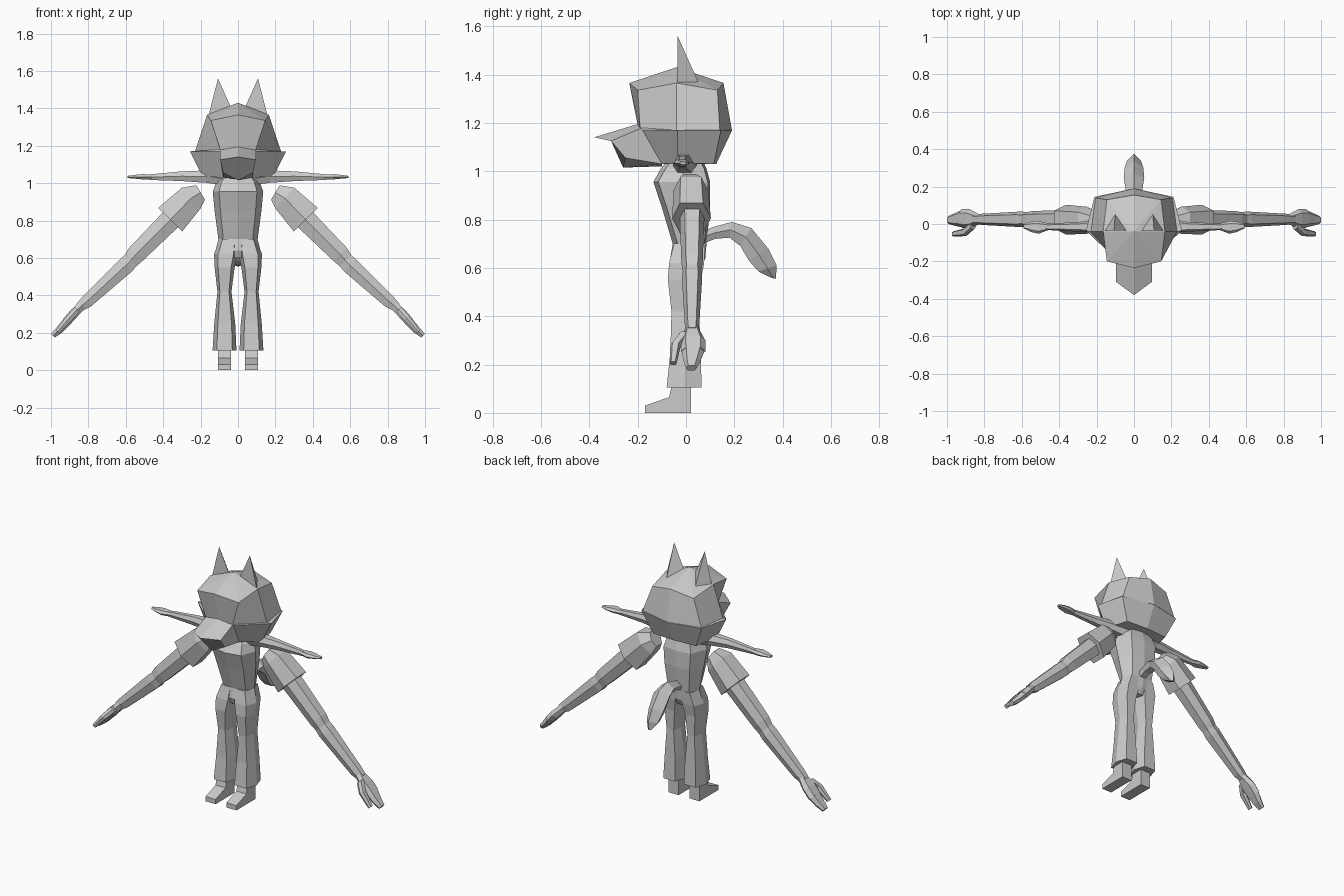
import bpy, bmesh, math
from mathutils import Vector

grey = bpy.data.materials.new("plain_grey")
grey.diffuse_color = (0.6, 0.6, 0.6, 1)


def build(name, verts, faces):
    """Flat-faced mesh with consistent outward normals."""
    me = bpy.data.meshes.new(name)
    me.from_pydata(verts, [], faces)
    bm = bmesh.new()
    bm.from_mesh(me)
    bmesh.ops.remove_doubles(bm, verts=bm.verts, dist=1e-5)
    bmesh.ops.recalc_face_normals(bm, faces=bm.faces)
    bm.to_mesh(me)
    bm.free()
    me.materials.append(grey)
    ob = bpy.data.objects.new(name, me)
    bpy.context.collection.objects.link(ob)
    return ob


def loft(name, rings):
    """Skin equal-length rings and cap both ends."""
    n = len(rings[0])
    verts = [v for r in rings for v in r]
    faces = [(i * n + j, i * n + (j + 1) % n, (i + 1) * n + (j + 1) % n, (i + 1) * n + j)
             for i in range(len(rings) - 1) for j in range(n)]
    faces += [tuple(range(n)), tuple(range(len(verts) - n, len(verts)))]
    return build(name, verts, faces)


def pair(name, make):
    """Build a part on the +x side and its mirror image."""
    for side, s in (("left", 1), ("right", -1)):
        make(f"{side}_{name}", s)


def sym(half):
    """Half ring (front centre ... back centre) to full ring."""
    return half + [(-x, y, z) for x, y, z in reversed(half[1:-1])]


HEX = [(0, 1), (1, .6), (1, -.6), (0, -1), (-1, -.6), (-1, .6)]


def limb(name, s, secs):
    """Six-sided limb in the xz plane; section = x, y, z, half height, half depth."""
    rings = []
    for i, (x, y, z, hu, hv) in enumerate(secs):
        a, b = secs[max(i - 1, 0)], secs[min(i + 1, len(secs) - 1)]
        d = Vector((b[0] - a[0], b[2] - a[2])).normalized()
        rings.append([(s * (x - d.y * hu * u), y + hv * v, z + d.x * hu * u) for u, v in HEX])
    return loft(name, rings)


# Head: crown, face ring and overhanging cheeks
loft("head", [
    sym([(0, -.04, 1.43)] * 5),
    sym([(0, -.235, 1.365), (.145, -.2, 1.335), (.165, -.04, 1.365), (.145, .13, 1.335), (0, .155, 1.365)]),
    sym([(0, -.2, 1.19), (.095, -.19, 1.18), (.23, -.04, 1.17), (.205, .14, 1.17), (0, .19, 1.17)]),
    sym([(0, -.19, 1.17), (.095, -.18, 1.17), (.257, -.035, 1.17), (.212, .145, 1.17), (0, .19, 1.168)]),
    sym([(0, -.1, 1.02), (.08, -.1, 1.03), (.19, -.035, 1.035), (.15, .115, 1.03), (0, .125, 1.03)]),
])
loft("snout", [
    sym([(0, -.2, 1.195), (.095, -.18, 1.18), (.08, -.1, 1.03), (0, -.1, 1.02)]),
    sym([(0, -.38, 1.14), (.095, -.31, 1.125), (.08, -.25, 1.055), (0, -.26, 1.015)]),
])
pair("ear", lambda n, s: build(
    n, [(s * .16, -.035, 1.35), (s * .04, -.035, 1.41), (s * .1, .055, 1.36), (s * .107, -.035, 1.56)],
    [(0, 1, 2), (0, 1, 3), (1, 2, 3), (2, 0, 3)]))

# Torso: z, half width, front y, back y
loft("torso", [
    sym([(0, f, z), (w * .75, f + .02, z), (w, (f + b) / 2, z), (w * .7, b - .01, z), (0, b, z)])
    for z, w, f, b in [(1.04, .08, -.08, .07), (1.01, .115, -.105, .085), (.955, .135, -.135, .1),
                       (.85, .125, -.1, .1), (.7, .105, -.055, .085), (.64, .12, -.065, .08),
                       (.6, .1, -.05, .06)]])


# Trouser legs: z, inner x, outer x, front y, back y
def leg(name, s):
    rings = []
    for z, a, b, f, k in [(.105, .008, .136, -.08, .065), (.25, .015, .127, -.065, .06),
                          (.42, .035, .11, -.06, .055), (.55, .018, .125, -.075, .062),
                          (.62, .002, .128, -.07, .075), (.7, 0, .1, -.05, .08)]:
        m, c = (a + b) / 2, (f + k) / 2
        w, d = (b - a) / 2, (k - f) / 2
        rings.append([(s * (m + w * u), c + d * v, z)
                      for u, v in [(.65, -1), (1, 0), (.65, 1), (-.65, 1), (-1, 0), (-.65, -1)]])
    loft(name, rings)


pair("trouser_leg", leg)

# Feet: side profile swept across the width
PROFILE = [(-.17, 0), (-.17, .03), (-.07, .065), (-.055, .13), (.02, .13), (.02, 0)]
pair("foot", lambda n, s: loft(n, [[(s * x, y, z) for y, z in PROFILE] for x in (.038, .108)]))

# Large arms: flared shoulder cuff, sleeve, palm, fingers and thumb
pair("shoulder_cuff", lambda n, s: limb(n, s, [
    (.2, .015, .95, .045, .045), (.25, .02, .92, .075, .072), (.362, .023, .805, .09, .08)]))
pair("large_arm", lambda n, s: limb(n, s, [
    (.33, .025, .835, .058, .052), (.545, .025, .62, .05, .044), (.575, .025, .585, .043, .038),
    (.6, .025, .56, .046, .042), (.81, .025, .365, .034, .03), (.85, .025, .335, .024, .025)]))
pair("palm", lambda n, s: limb(n, s, [
    (.83, .025, .35, .022, .028), (.88, .028, .3, .025, .052), (.92, .03, .255, .024, .05)]))
pair("fingers", lambda n, s: limb(n, s, [
    (.91, .03, .265, .024, .05), (.955, .025, .215, .02, .035), (.99, .022, .185, .014, .022)]))
pair("thumb", lambda n, s: limb(n, s, [
    (.86, -.005, .325, .018, .025), (.9, -.043, .28, .018, .022), (.965, -.053, .205, .012, .014)]))

# Slim upper arms held straight out, with small hands
pair("slim_arm", lambda n, s: limb(n, s, [
    (.08, -.005, 1.025, .035, .05), (.17, -.01, 1.035, .033, .04), (.3, -.015, 1.037, .026, .025),
    (.47, -.015, 1.032, .015, .017)]))
pair("slim_hand", lambda n, s: limb(n, s, [
    (.46, -.015, 1.032, .013, .018), (.51, -.018, 1.034, .014, .034), (.55, -.015, 1.034, .01, .028),
    (.59, -.012, 1.033, .006, .012)]))

# Tail: upper and lower outline points with half width
loft("tail", [
    [(0, y1, z1), (w, (y1 + y2) / 2, (z1 + z2) / 2), (w * .6, y2, z2),
     (-w * .6, y2, z2), (-w, (y1 + y2) / 2, (z1 + z2) / 2)]
    for y1, z1, y2, z2, w in [(.06, .75, .07, .7, .03), (.115, .77, .12, .72, .035), (.19, .79, .18, .725, .045),
                              (.27, .765, .225, .69, .055), (.34, .68, .26, .63, .05),
                              (.375, .61, .3, .585, .038), (.372, .555, .355, .558, .012)]])
